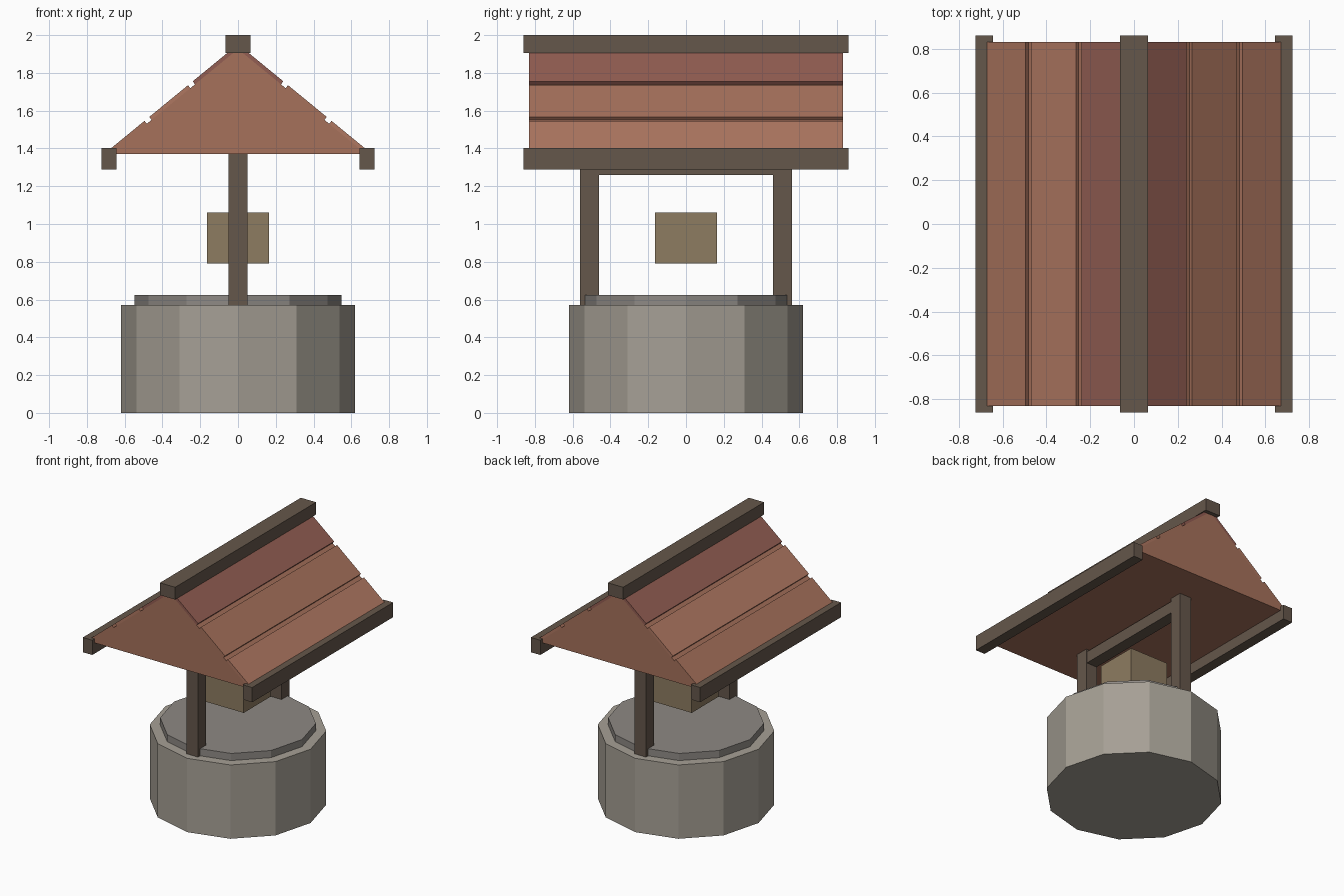
import bpy
import bmesh
import math

if "Cube" in bpy.data.objects:
    bpy.data.objects.remove(bpy.data.objects["Cube"])


def material(name, rgb):
    m = bpy.data.materials.new(name)
    m.diffuse_color = (*rgb, 1)
    m.use_nodes = True
    m.node_tree.nodes["Principled BSDF"].inputs["Base Color"].default_value = m.diffuse_color
    return m


STONE = material("stone", (0.38, 0.35, 0.30))
CAP = material("dark_stone", (0.27, 0.25, 0.23))
WOOD = material("dark_wood", (0.13, 0.095, 0.07))
PALE = material("pale_wood", (0.27, 0.20, 0.12))
TILE = material("tile", (0.38, 0.165, 0.105))
TILE_LIGHT = material("light_tile", (0.43, 0.185, 0.12))
TILE_DARK = material("dark_tile", (0.29, 0.11, 0.085))


def finish(bm, name, mat):
    bmesh.ops.recalc_face_normals(bm, faces=bm.faces)
    me = bpy.data.meshes.new(name)
    bm.to_mesh(me)
    bm.free()
    me.materials.append(mat)
    ob = bpy.data.objects.new(name, me)
    bpy.context.collection.objects.link(ob)
    return ob


def box(name, x, y, z, mat):
    bm = bmesh.new()
    bmesh.ops.create_cube(bm, size=1)
    for v in bm.verts:
        for i, (lo, hi) in enumerate((x, y, z)):
            v.co[i] = hi if v.co[i] > 0 else lo
    return finish(bm, name, mat)


def extrude_y(name, pts, half, mat):
    """Prism along y from an x-z profile."""
    bm = bmesh.new()
    face = bm.faces.new([bm.verts.new((x, -half, z)) for x, z in pts])
    new = bmesh.ops.extrude_face_region(bm, geom=[face])["geom"]
    verts = [g for g in new if isinstance(g, bmesh.types.BMVert)]
    bmesh.ops.translate(bm, verts=verts, vec=(0, 2 * half, 0))
    return finish(bm, name, mat)


def drum(name, r, z0, z1, mat):
    """Twelve-sided drum with corners on the axes."""
    bm = bmesh.new()
    ring = [bm.verts.new((r * math.cos(i * math.pi / 6), r * math.sin(i * math.pi / 6), z0))
            for i in range(12)]
    face = bm.faces.new(ring)
    new = bmesh.ops.extrude_face_region(bm, geom=[face])["geom"]
    verts = [g for g in new if isinstance(g, bmesh.types.BMVert)]
    bmesh.ops.translate(bm, verts=verts, vec=(0, 0, z1 - z0))
    return finish(bm, name, mat)


# Stone well and its raised cap
drum("well_wall", 0.62, 0, 0.57, STONE)
drum("well_cap", 0.547, 0.56, 0.625, CAP)

# Posts, crossbeam and bucket
for s, side in ((-1, "front"), (1, "back")):
    box(side + "_post", (-0.05, 0.05), sorted((s * 0.46, s * 0.56)), (0.56, 1.38), WOOD)
box("crossbeam", (-0.045, 0.045), (-0.47, 0.47), (1.26, 1.35), WOOD)
box("bucket", (-0.163, 0.163), (-0.163, 0.163), (0.79, 1.06), PALE)

# Roof core
SLOPE, APEX, DEPTH = 0.82, 1.952, 0.02
ang = math.atan(SLOPE)
core_apex = APEX - DEPTH / math.cos(ang)
base = (core_apex - 1.37) / SLOPE
extrude_y("roof_core", [(-base, 1.37), (base, 1.37), (0, core_apex)], 0.83, TILE)

# Three board rows on each slope, with gaps between them
dx, dz = DEPTH * math.sin(ang), DEPTH * math.cos(ang)
rows = (("upper", 0.035, 0.24), ("middle", 0.265, 0.47), ("lower", 0.495, 0.69))
mats = {-1: (TILE_DARK, TILE_LIGHT, TILE), 1: (TILE_DARK, TILE, TILE_LIGHT)}
for s, side in ((-1, "left"), (1, "right")):
    for (row, a, b), mat in zip(rows, mats[s]):
        za, zb = APEX - SLOPE * a, APEX - SLOPE * b
        pts = [(a, za), (b, zb), (b - dx, zb - dz), (a - dx, za - dz)]
        extrude_y(f"{side}_{row}_roof_board", [(s * x, z) for x, z in pts], 0.83, mat)
    # Eave beam
    box(side + "_eave", sorted((s * 0.643, s * 0.723)), (-0.86, 0.86), (1.288, 1.402), WOOD)

# Ridge beam
box("ridge_beam", (-0.065, 0.065), (-0.86, 0.86), (1.905, 2.0), WOOD)
